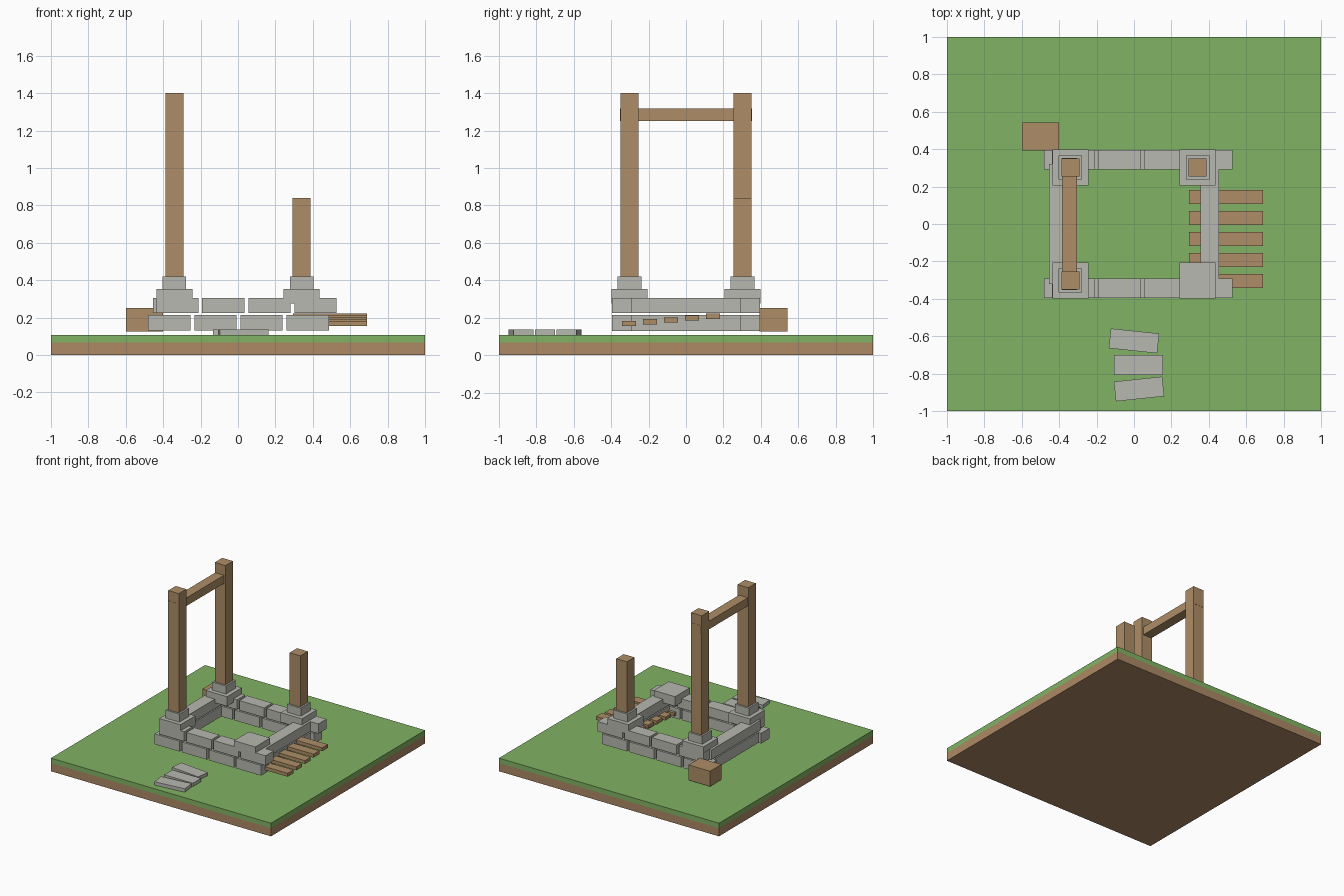
import bpy, math

if "Cube" in bpy.data.objects:
    bpy.data.objects.remove(bpy.data.objects["Cube"])


def material(name, rgb):
    m = bpy.data.materials.new(name)
    m.diffuse_color = (*rgb, 1)
    m.use_nodes = True
    m.node_tree.nodes["Principled BSDF"].inputs["Base Color"].default_value = m.diffuse_color
    return m


GRASS = material("grass green", (0.22, 0.45, 0.125))
DIRT = material("dirt brown", (0.42, 0.25, 0.13))
STONE = material("stone grey", (0.48, 0.48, 0.44))
WOOD = material("wood brown", (0.42, 0.27, 0.135))


def box(name, mat, x, y, z, rot=0):
    """Box from (min, max) ranges, optionally turned about z."""
    bpy.ops.mesh.primitive_cube_add(
        size=1, location=[(a + b) / 2 for a, b in (x, y, z)],
        rotation=(0, 0, math.radians(rot)))
    o = bpy.context.object
    o.name = name
    o.scale = [b - a for a, b in (x, y, z)]
    bpy.ops.object.transform_apply(location=False, rotation=False, scale=True)
    o.data.materials.append(mat)
    return o


def around(c, size):
    return (c - size / 2, c + size / 2)


# ground slab
box("dirt_slab", DIRT, (-1, 1), (-1, 1), (0, 0.067))
box("grass_slab", GRASS, (-1, 1), (-1, 1), (0.067, 0.108))

# two courses of wall stones: split on front and back, long on the sides
for course, z, start in (("lower", (0.13, 0.215), -0.48), ("upper", (0.224, 0.304), -0.438)):
    for side, y in (("front", -0.343), ("back", 0.343)):
        for i in range(4):
            x0 = start + i * 0.2465
            box(f"{side}_{course}_stone_{i + 1}", STONE, (x0, x0 + 0.226), around(y, 0.105), z)
    for side, x in (("left", -0.405), ("right", 0.405)):
        box(f"{side}_{course}_wall", STONE, around(x, 0.1), (-0.32, 0.32), z)

# corner pads, plinths and posts (front right corner has only its pad)
for name, x, y, top in (("front_left", -0.34, -0.302, 1.4), ("back_left", -0.34, 0.302, 1.4),
                        ("back_right", 0.34, 0.302, 0.84), ("front_right", 0.34, -0.302, None)):
    box(name + "_pad", STONE, around(x, 0.193), around(y, 0.193), (0.275, 0.354))
    if top:
        box(name + "_plinth", STONE, around(x, 0.126), around(y, 0.126), (0.354, 0.42))
        box(name + "_post", WOOD, around(x, 0.097), around(y, 0.097), (0.40, top))

# beam joining the tall posts
box("cross_beam", WOOD, around(-0.345, 0.08), (-0.352, 0.352), (1.25, 1.317))

# rising row of planks through the right wall
for i in range(5):
    z = 0.155 + 0.0095 * i
    box(f"plank_{i + 1}", WOOD, (0.295, 0.69), around(-0.304 + 0.1122 * i, 0.075), (z, z + 0.028))

# crate at the back left corner
box("crate", WOOD, (-0.598, -0.402), (0.394, 0.542), (0.127, 0.252))

# stepping stones in front
for i, (x, y, rot) in enumerate(((0.0, -0.625, -6), (0.024, -0.753, 0), (0.027, -0.882, 6))):
    box(f"stepping_stone_{i + 1}", STONE, around(x, 0.26), around(y, 0.106), (0.108, 0.136), rot)
